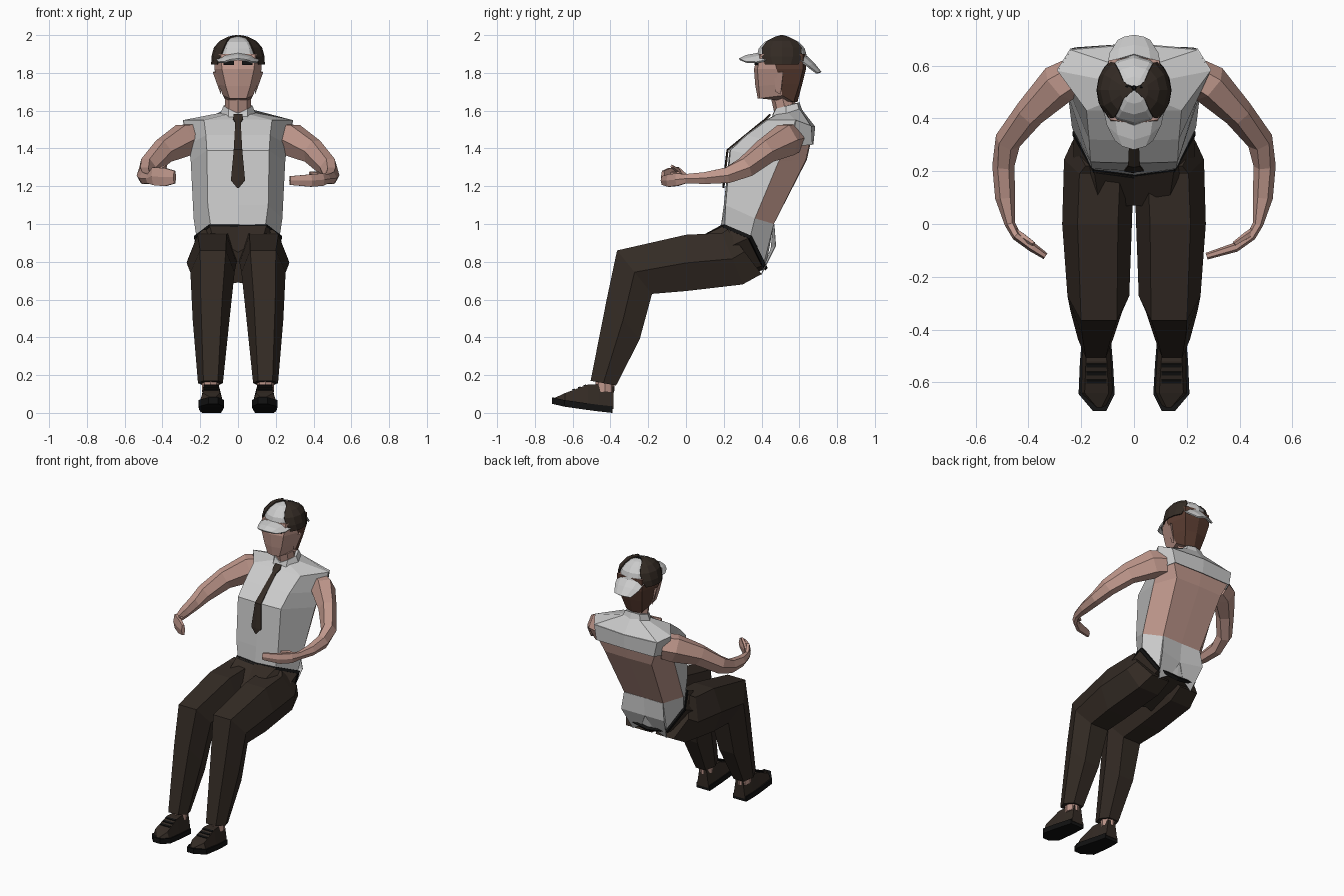
import bpy, bmesh
from math import sin, cos, pi, radians
from mathutils import Vector as V

if "Cube" in bpy.data.objects:
    bpy.data.objects.remove(bpy.data.objects["Cube"])


def mat(name, r, g, b):
    m = bpy.data.materials.new(name)
    m.diffuse_color = (r, g, b, 1)
    m.use_nodes = True
    m.node_tree.nodes["Principled BSDF"].inputs["Base Color"].default_value = m.diffuse_color
    return m


SHIRT = mat("shirt_white", .72, .72, .72)
SKIN = mat("skin", .52, .31, .26)
CLOTH = mat("dark_cloth", .034, .024, .018)
HAIR = mat("hair_brown", .10, .045, .03)
BLACK = mat("black", .006, .006, .006)


def loft(name, rings, mats, pick=None, closed=True, thick=0):
    """Skin a list of equal-length rings; pick(row, column) chooses a material."""
    bm = bmesh.new()
    rows = [[bm.verts.new(p) for p in r] for r in rings]
    n = len(rows[0])
    for i in range(len(rows) - 1):
        for k in range(n if closed else n - 1):
            j = (k + 1) % n
            f = bm.faces.new((rows[i][k], rows[i][j], rows[i + 1][j], rows[i + 1][k]))
            f.material_index = pick(i, k) if pick else 0
    if closed:
        bm.faces.new(rows[0])
        bm.faces.new(rows[-1][::-1])
    bmesh.ops.recalc_face_normals(bm, faces=bm.faces)
    me = bpy.data.meshes.new(name)
    bm.to_mesh(me)
    bm.free()
    for m in mats:
        me.materials.append(m)
    ob = bpy.data.objects.new(name, me)
    bpy.context.collection.objects.link(ob)
    if thick:
        mod = ob.modifiers.new("thickness", 'SOLIDIFY')
        mod.thickness, mod.offset = thick, 0
    return ob


def sym(*half):
    """Five points front to back on +x become an eight-point mirrored ring."""
    return list(half) + [(-x, y, z) for x, y, z in half[3:0:-1]]


def tube(name, stations, m, n=6):
    """Stations are (centre, half width, half height)."""
    c = [V(s[0]) for s in stations]
    rings = []
    for i, (_, w, h) in enumerate(stations):
        t = (c[min(i + 1, len(c) - 1)] - c[max(i - 1, 0)]).normalized()
        side = t.cross(V((0, 0, 1))).normalized()
        up = side.cross(t)
        rings.append([c[i] + side * w * cos(2 * pi * k / n) + up * h * sin(2 * pi * k / n)
                      for k in range(n)])
    return loft(name, rings, [m])


def slab(top, bot, x0, x1, s):
    """Six-sided section between two side-view points (y, z), mirrored by s."""
    return [(s * (x0 + (x1 - x0) * u), bot[0] + (top[0] - bot[0]) * v, bot[1] + (top[1] - bot[1]) * v)
            for u, v in ((1, .5), (.78, 1), (.2, 1), (0, .5), (.2, 0), (.78, 0))]


def box(name, loc, size, m, rx=0):
    bpy.ops.mesh.primitive_cube_add(size=1, location=loc, rotation=(rx, 0, 0))
    ob = bpy.context.object
    ob.name, ob.scale = name, size
    ob.data.materials.append(m)


# torso: shirt in front and over the shoulders, bare back
waist = sym((0, .185, .99), (.145, .205, .99), (.22, .34, .93), (.14, .41, .78), (0, .42, .76))
torso = [waist,
         sym((0, .20, 1.10), (.16, .21, 1.10), (.235, .365, 1.03), (.15, .465, 1.0), (0, .465, 1.0)),
         sym((0, .23, 1.39), (.165, .235, 1.39), (.25, .49, 1.33), (.18, .635, 1.34), (0, .64, 1.34)),
         sym((0, .315, 1.47), (.17, .32, 1.47), (.26, .54, 1.42), (.22, .655, 1.43), (0, .66, 1.43)),
         sym((0, .43, 1.555), (.18, .43, 1.55), (.29, .58, 1.55), (.24, .66, 1.52), (0, .68, 1.52)),
         sym((0, .46, 1.57), (.06, .48, 1.58), (.085, .54, 1.59), (.06, .60, 1.61), (0, .61, 1.61))]
loft("torso", torso, [SHIRT, SKIN], lambda i, k: int(i in (1, 2) and 2 <= k <= 5))
loft("yoke_flap", [[(x, y + .002, z) for x, y, z in torso[4][2:7]],
                   [(x, y + .012, z - .01) for x, y, z in torso[3][2:7]]],
     [SHIRT], closed=False, thick=.005)
for s in (1, -1):
    loft("shirt_tail", [[(0, .464, 1.0), (s * .15, .466, 1.0)], [(0, .45, .87), (s * .165, .475, .885)],
                        [(s * .05, .418, .775), (s * .13, .398, .73)]], [SHIRT], closed=False, thick=.004)

# collar and tie
loft("collar", [sym((0, .455, 1.56), (.05, .455, 1.565), (.095, .53, 1.58), (.07, .60, 1.60), (0, .615, 1.605)),
                sym((0, .46, 1.585), (.05, .475, 1.61), (.077, .53, 1.625), (.055, .59, 1.64), (0, .60, 1.645))], [SHIRT])
tie = [(.022, .447, 1.58), (.026, .424, 1.555), (.014, .40, 1.537), (.022, .222, 1.392),
       (.037, .203, 1.23), (.003, .20, 1.19)]
loft("necktie", [[(-w, y, z), (0, y - .004, z), (w, y, z)] for w, y, z in tie], [CLOTH], closed=False, thick=.008)

# head: skin face with brown hair behind
tube("neck", [((0, .535, 1.56), .068, .06), ((0, .50, 1.72), .068, .06)], SKIN, 8)
head = [sym((0, .38, 1.665), (.045, .39, 1.665), (.08, .51, 1.68), (.06, .57, 1.645), (0, .59, 1.645)),
        sym((0, .367, 1.73), (.065, .385, 1.73), (.102, .50, 1.74), (.08, .60, 1.74), (0, .615, 1.74)),
        sym((0, .36, 1.82), (.085, .378, 1.82), (.125, .48, 1.82), (.095, .62, 1.82), (0, .635, 1.82)),
        sym((0, .38, 1.90), (.09, .395, 1.90), (.125, .46, 1.90), (.095, .62, 1.90), (0, .635, 1.90))]
loft("head", head, [SKIN, HAIR], lambda i, k: int(2 <= k <= 5))
for s in (1, -1):
    loft("ear", [[(s * .09, .475, 1.70), (s * .09, .50, 1.685), (s * .10, .505, 1.71)],
                 [(s * .11, .465, 1.80), (s * .11, .51, 1.81), (s * .134, .515, 1.805)]], [SKIN])
    box("eye", (s * .05, .372, 1.853), (.055, .02, .022), BLACK)

# cap: pale crown, folded-up dark side flaps, front and back peaks
PROFILE = [(1.0, 1.865), (.99, 1.885), (.90, 1.93), (.68, 1.963), (.38, 1.983), (.04, 1.993)]


def crown_ring(r, z, angles, grow=1):
    return [(.132 * grow * r * cos(a), .507 + .135 * grow * r * sin(a), z) for a in angles]


loft("cap_crown", [crown_ring(r, z, [2 * pi * k / 12 for k in range(12)]) for r, z in PROFILE], [SHIRT])
for side in (0, 180):
    rows = [crown_ring(r, z + dz, [radians(side + d * spread) for d in (-1, -.5, 0, .5, 1)], 1.05)
            for (r, z), spread, dz in zip(PROFILE, (38, 48, 54, 52, 40, 30), (-.02, 0, .003, .004, .005, .005))]
    loft("cap_side_flap", rows, [CLOTH], closed=False, thick=.007)


def peak(name, rows):
    """Rows are (half width, y at middle, z at middle, sweep back, side drop)."""
    loft(name, [[(w * u, y + sw * u * u, z - d * u * u) for u in (-1, -.6, 0, .6, 1)]
                for w, y, z, sw, d in rows], [SHIRT], closed=False, thick=.01)


peak("front_peak", [(.115, .375, 1.90, .07, .03), (.10, .32, 1.89, .055, .035), (.07, .283, 1.872, .035, .015)])
peak("back_peak", [(.10, .64, 1.885, -.05, .01), (.09, .675, 1.85, -.03, .015), (.06, .713, 1.803, -.02, .005)])
bpy.ops.mesh.primitive_uv_sphere_add(segments=8, ring_count=5, radius=.011, location=(0, .515, 1.989))
bpy.context.object.name = "cap_bow_knot"
bpy.context.object.data.materials.append(BLACK)
for s in (1, -1):
    tube("cap_bow_loop", [((0, .515, 1.992), .004, .003), ((s * .025, .52, 1.993), .009, .006),
                          ((s * .045, .515, 1.988), .004, .003)], BLACK, 5)

# trousers: pelvis and belt
loft("pelvis", [[(x * 1.04, y - .006 * (y < .3), z) for x, y, z in waist],
                sym((0, .07, .85), (.13, .06, .925), (.23, .06, .80), (.13, .10, .67), (0, .12, .69))], [CLOTH])
loft("belt", [[(x * 1.06, .3 + (y - .3) * 1.05 + d * .7, z + d * .7) for x, y, z in waist]
              for d in (-.01, .01)], [BLACK])

for s, label in ((1, "left"), (-1, "right")):
    # trouser leg
    loft(label + "_trouser_leg", [
        slab((.22, .972), (.40, .735), 0, .235, s),
        slab((.19, .952), (.30, .68), 0, .265, s),
        slab((0, .943), (0, .645), .008, .272, s),
        slab((-.365, .86), (-.18, .63), .018, .252, s),
        slab((-.42, .60), (-.245, .39), .045, .24, s),
        slab((-.505, .17), (-.37, .145), .08, .212, s)], [CLOTH])
    tube(label + "_ankle", [((s * .145, -.43, .11), .045, .05), ((s * .145, -.428, .21), .045, .05)], SKIN, 8)

    # shoe: upper and tilted sole, sections from heel to toe
    foot = [(-.385, .095, .185, .0, .14), (-.46, .09, .195, .008, .15), (-.52, .085, .20, .016, .15),
            (-.64, .078, .205, .033, .105), (-.705, .11, .15, .048, .075)]

    def section(y, a, b, z0, z1, inset):
        return [(s * a, y, z0), (s * b, y, z0), (s * (b - inset), y, z1), (s * (a + inset), y, z1)]
    loft(label + "_shoe_upper", [section(y, a, b, lo + .02, hi, .018) for y, a, b, lo, hi in foot], [CLOTH])
    loft(label + "_shoe_sole", [section(y - .004, a - .005, b + .005, lo, lo + .035, 0)
                                for y, a, b, lo, hi in foot], [BLACK])
    for k in range(3):
        box("shoe_lace", (s * .142, -.535 - .03 * k, .144 - .011 * k), (.075, .014, .01), BLACK, radians(20))

    # arm and hand; the two hands are posed slightly differently
    tip, lift, tall = (.275, 0, .038) if s > 0 else (.335, .018, .055)
    tube(label + "_arm", [
        ((s * .22, .565, 1.455), .07, .085), ((s * .285, .53, 1.445), .078, .095),
        ((s * .395, .42, 1.385), .058, .072), ((s * .478, .315, 1.30), .05, .06),
        ((s * .495, .22, 1.258), .042, .048), ((s * .488, .10, 1.243), .038, .036),
        ((s * .470, 0, 1.24), .02, .028), ((s * .445, -.045, 1.235 + lift), .018, tall),
        ((s * .385, -.088, 1.23 + lift), .018, tall), ((s * tip, -.122, 1.23 + lift), .013, tall * .7)], SKIN)
    tube(label + "_thumb", [((s * .455, -.025, 1.245), .015, .015), ((s * .425, -.045, 1.265 + lift), .014, .014),
                            ((s * .38, -.075, 1.27 + lift * 2), .009, .009)], SKIN, 5)
